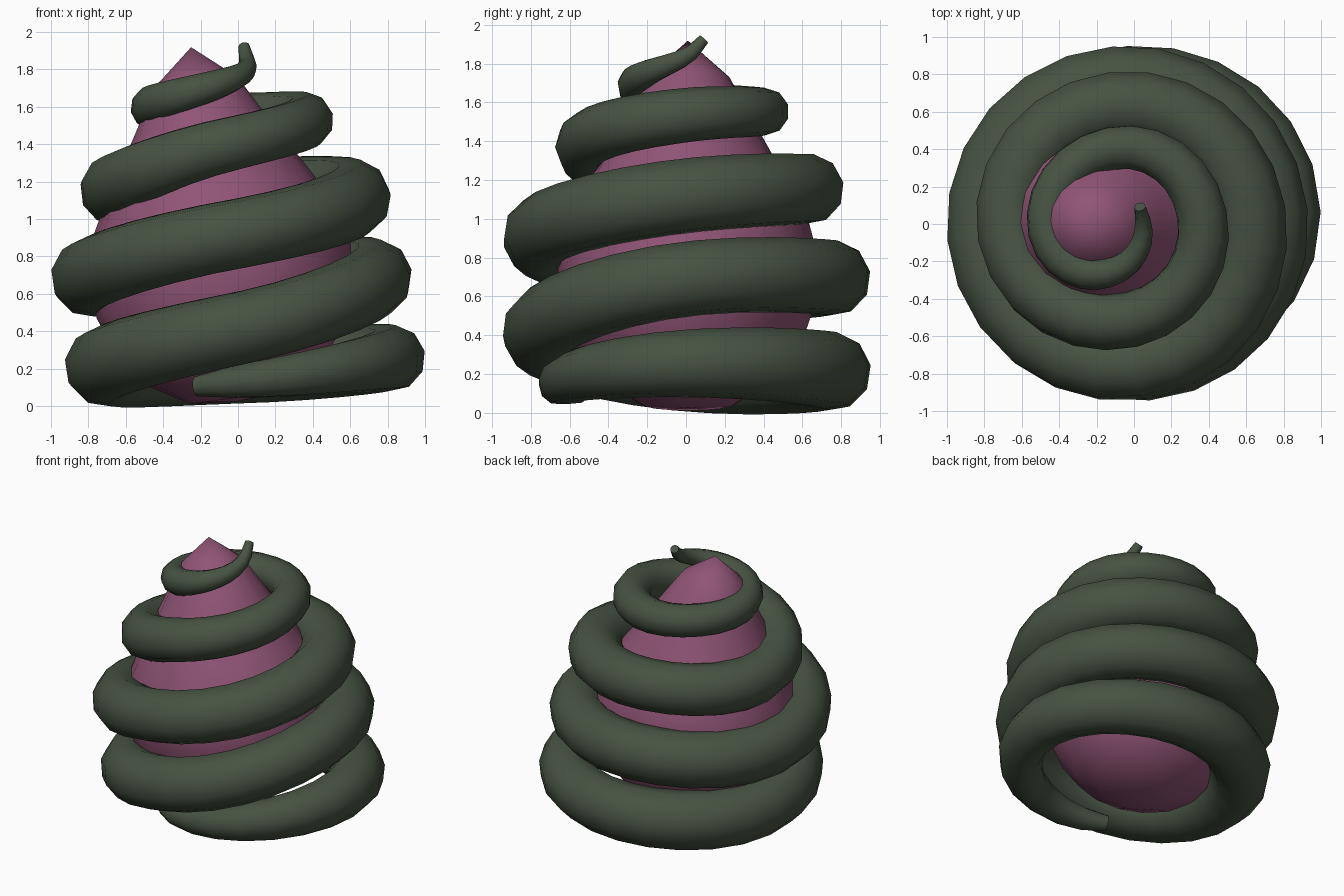
import bpy, math

if "Cube" in bpy.data.objects:
    bpy.data.objects.remove(bpy.data.objects["Cube"])


def material(name, rgb):
    m = bpy.data.materials.new(name)
    m.diffuse_color = (*rgb, 1)
    m.use_nodes = True
    m.node_tree.nodes["Principled BSDF"].inputs["Base Color"].default_value = m.diffuse_color
    return m


green = material("green", (0.062, 0.086, 0.055))
purple = material("purple", (0.28, 0.09, 0.18))

# Coil stations: quarter turn (0 = front), centre x, coil radius, height, tube radius
KEYS = [
    (-0.29, .05, .61, .105, .055), (0, .05, .655, .135, .095), (1, .05, .775, .255, .175),
    (2, .04, .755, .215, .202), (3, .03, .755, .21, .205), (4, 0, .755, .415, .195),
    (5, -.02, .76, .69, .195), (6, -.03, .76, .695, .195), (7, -.03, .775, .685, .20),
    (8, -.04, .76, .915, .188), (9, -.05, .675, 1.12, .195), (10, -.05, .64, 1.155, .18),
    (11, -.05, .62, 1.16, .178), (12, -.07, .52, 1.395, .15), (13, -.08, .45, 1.535, .14),
    (14, -.08, .41, 1.555, .12), (15, -.12, .345, 1.60, .11), (16, -.16, .265, 1.705, .083),
    (17, -.19, .24, 1.835, .045), (17.25, -.19, .24, 1.925, .03),
]


def station(t):
    """Smooth (cubic Hermite) interpolation of the stations."""
    i = max(j for j in range(len(KEYS) - 1) if KEYS[j][0] <= t + 1e-9)
    a, b = KEYS[i], KEYS[i + 1]
    p, n = KEYS[max(i - 1, 0)], KEYS[min(i + 2, len(KEYS) - 1)]
    h = b[0] - a[0]
    u = (t - a[0]) / h
    out = []
    for k in range(1, 5):
        ma = (b[k] - p[k]) / (b[0] - p[0]) * h
        mb = (n[k] - a[k]) / (n[0] - a[0]) * h
        out.append((2*u**3 - 3*u**2 + 1) * a[k] + (u**3 - 2*u**2 + u) * ma
                   + (3*u**2 - 2*u**3) * b[k] + (u**3 - u**2) * mb)
    return out


# Coil: tapered tube winding upward round the body
t0, t1 = KEYS[0][0], KEYS[-1][0]
count = 106
curve = bpy.data.curves.new("coil", 'CURVE')
curve.dimensions = '3D'
curve.bevel_depth = 1.0
curve.bevel_resolution = 3
curve.use_fill_caps = True
spline = curve.splines.new('POLY')
spline.points.add(count - 1)
for i, pt in enumerate(spline.points):
    t = t0 + (t1 - t0) * i / (count - 1)
    cx, rad, z, tube = station(t)
    ang = (t - 1) * math.pi / 2
    pt.co = (cx + rad * math.cos(ang), rad * math.sin(ang), z, 1)
    pt.radius = tube
coil = bpy.data.objects.new("coil", curve)
bpy.context.collection.objects.link(coil)
bpy.context.view_layer.objects.active = coil
coil.select_set(True)
bpy.ops.object.convert(target='MESH')
coil = bpy.context.object
coil.data.materials.clear()
coil.data.materials.append(green)
bpy.ops.object.shade_smooth_by_angle(angle=math.radians(60))
coil.select_set(False)

# Body: lathed cone with a rounded base, leaning to the left
PROFILE = [(.25, .03), (.46, .15), (.61, .33), (.69, .55), (.71, .78), (.655, .98),
           (.56, 1.16), (.445, 1.35), (.345, 1.52), (.225, 1.73)]
N = 16
verts = [(r * math.cos(2 * math.pi * k / N), .95 * r * math.sin(2 * math.pi * k / N), h)
         for r, h in PROFILE for k in range(N)]
faces = [(j*N + k, j*N + (k+1) % N, (j+1)*N + (k+1) % N, (j+1)*N + k)
         for j in range(len(PROFILE) - 1) for k in range(N)]
bottom, apex, last = len(verts), len(verts) + 1, (len(PROFILE) - 1) * N
verts += [(0, 0, 0.01), (0, 0, 1.92)]
for k in range(N):
    faces.append((bottom, (k+1) % N, k))
    faces.append((last + k, last + (k+1) % N, apex))
mesh = bpy.data.meshes.new("body")
mesh.from_pydata(verts, [], faces)
mesh.materials.append(purple)
body = bpy.data.objects.new("body", mesh)
bpy.context.collection.objects.link(body)
body.location = (0, 0.01, 0.015)
body.rotation_euler = (0, -math.radians(7.5), 0)
bpy.context.view_layer.objects.active = body
body.select_set(True)
bpy.ops.object.shade_smooth_by_angle(angle=math.radians(50))
